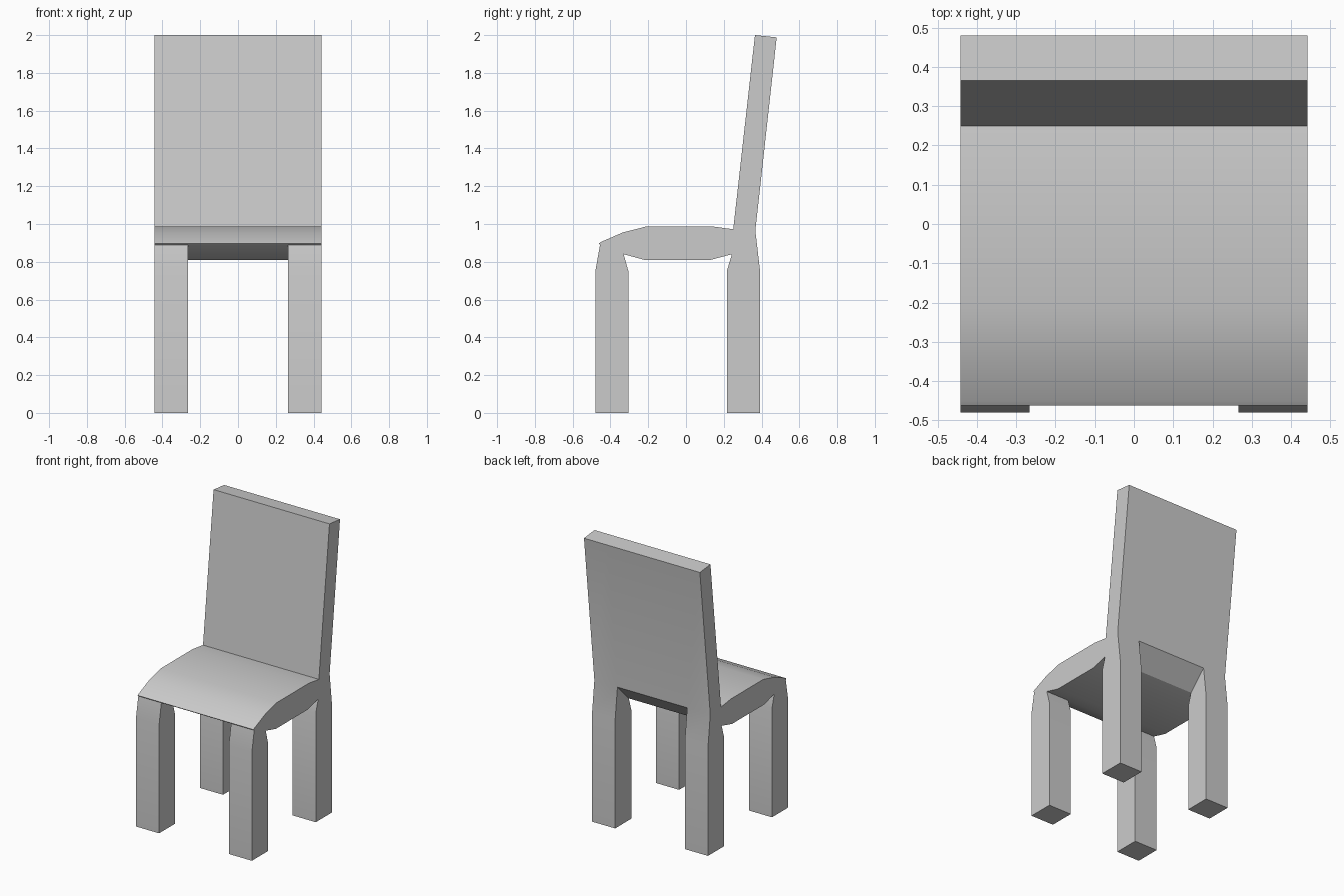
import bpy, bmesh, math

if "Cube" in bpy.data.objects:
    bpy.data.objects.remove(bpy.data.objects["Cube"])

# Seat and backrest side profile (y, z)
PROFILE = [
    (-0.455, 0.89), (-0.462, 0.897), (-0.45, 0.905), (-0.335, 0.955),
    (-0.21, 0.987), (0.14, 0.987), (0.25, 0.972),
    (0.365, 2.0), (0.48, 1.988), (0.367, 0.965),
    (0.243, 0.84), (0.13, 0.81), (-0.22, 0.81), (-0.33, 0.84),
]
STATIONS = [-0.442, -0.266, 0.266, 0.442]

bm = bmesh.new()
rings = [[bm.verts.new((x, y, z)) for y, z in PROFILE] for x in STATIONS]
n = len(PROFILE)
front_roots, rear_roots = [], []

# Skin between the cross-sections, remembering where the legs attach
for s in range(3):
    a, b = rings[s], rings[s + 1]
    for i in range(n):
        j = (i + 1) % n
        f = bm.faces.new((a[i], a[j], b[j], b[i]))
        if s != 1 and i == 13:
            front_roots.append(f)
        if s != 1 and i == 9:
            rear_roots.append(f)
bm.faces.new(rings[0])
bm.faces.new(rings[-1][::-1])


# Legs grow out of the sloped underside: bend at the knee, then straight down
def grow_leg(root, y0, y1):
    mid = sum(v.co.y for v in root.verts) / 4
    face = root
    for z in (0.75, 0.0):
        ext = bmesh.ops.extrude_discrete_faces(bm, faces=[face])
        face = ext["faces"][0]
        for v in face.verts:
            v.co.y = y0 if v.co.y < mid else y1
            v.co.z = z


for f in front_roots:
    grow_leg(f, -0.48, -0.305)
for f in rear_roots:
    grow_leg(f, 0.216, 0.392)

bmesh.ops.remove_doubles(bm, verts=bm.verts, dist=1e-5)
bmesh.ops.recalc_face_normals(bm, faces=bm.faces)

mesh = bpy.data.meshes.new("chair")
bm.to_mesh(mesh)
bm.free()
chair = bpy.data.objects.new("chair", mesh)
bpy.context.collection.objects.link(chair)

# Soft bends, crisp corners
bpy.context.view_layer.objects.active = chair
chair.select_set(True)
bpy.ops.object.shade_smooth_by_angle(angle=math.radians(30))
